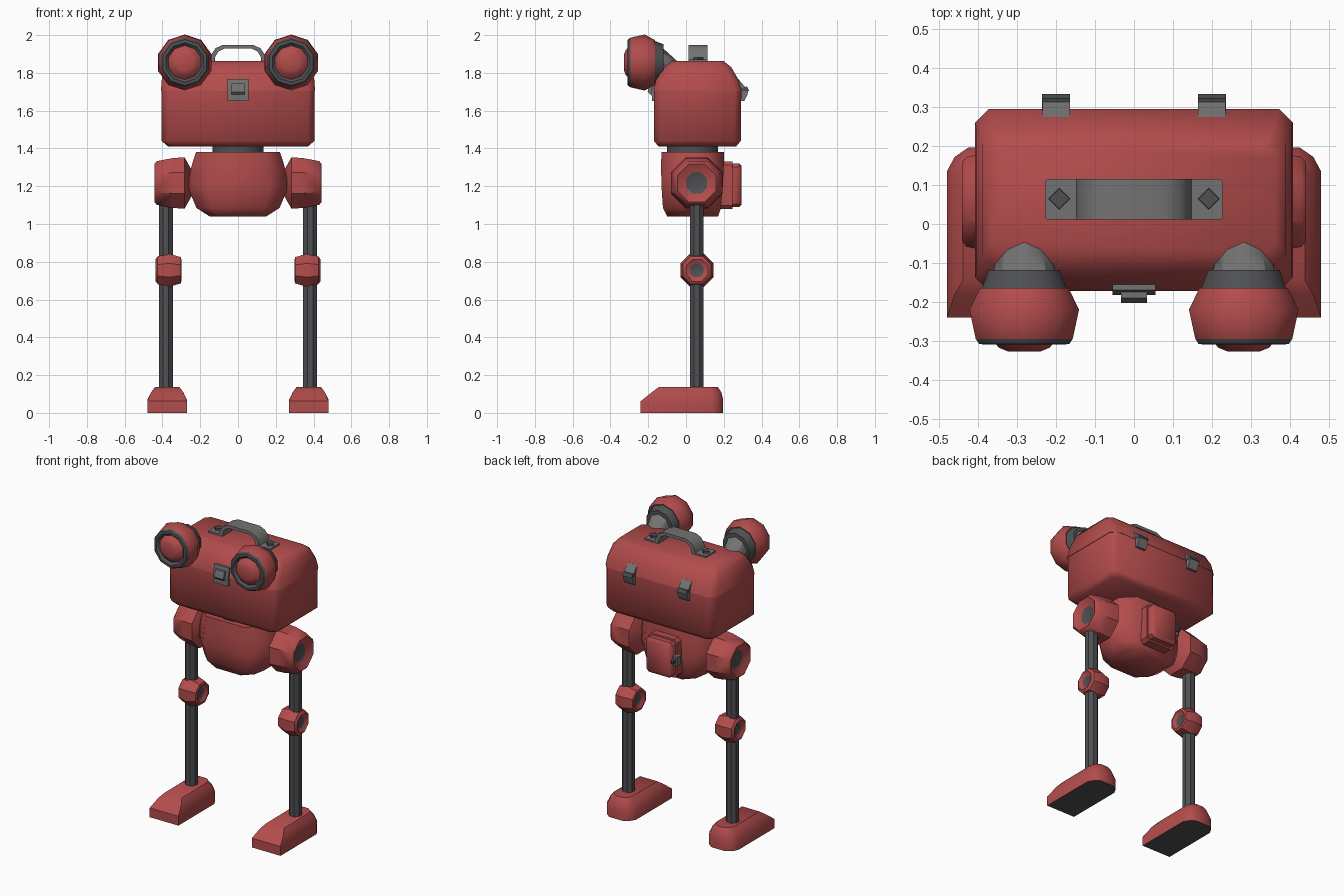
import bpy, bmesh, math
from mathutils import Vector

if "Cube" in bpy.data.objects:
    bpy.data.objects.remove(bpy.data.objects["Cube"])


def material(name, r, g, b):
    m = bpy.data.materials.new(name)
    m.diffuse_color = (r, g, b, 1)
    m.use_nodes = True
    m.node_tree.nodes["Principled BSDF"].inputs["Base Color"].default_value = m.diffuse_color
    return m


RED = material("red paint", 0.45, 0.072, 0.072)
DARK = material("dark grey metal", 0.078, 0.08, 0.086)
GREY = material("mid grey metal", 0.17, 0.17, 0.168)


def loft(name, rings, mats, angle=40, cap0=None, cap1=None):
    """Skin rings of points; mats is one material or one per band."""
    if not isinstance(mats, list):
        mats = [mats] * (len(rings) - 1)
    mesh = bpy.data.meshes.new(name)
    slots = []

    def slot(m):
        if m not in slots:
            slots.append(m)
            mesh.materials.append(m)
        return slots.index(m)

    bm = bmesh.new()
    rows = [[bm.verts.new(p) for p in ring] for ring in rings]
    n = len(rows[0])
    for a, b, m in zip(rows, rows[1:], mats):
        for i in range(n):
            j = (i + 1) % n
            bm.faces.new((a[i], a[j], b[j], b[i])).material_index = slot(m)
    bm.faces.new(rows[0][::-1]).material_index = slot(cap0 or mats[0])
    bm.faces.new(rows[-1]).material_index = slot(cap1 or mats[-1])
    bmesh.ops.recalc_face_normals(bm, faces=bm.faces)
    bm.to_mesh(mesh)
    bm.free()
    ob = bpy.data.objects.new(name, mesh)
    bpy.context.collection.objects.link(ob)
    bpy.ops.object.select_all(action='DESELECT')
    ob.select_set(True)
    bpy.context.view_layer.objects.active = ob
    bpy.ops.object.shade_smooth_by_angle(angle=math.radians(angle))
    return ob


def circle(axis, t, r, c, n, phase):
    """Ring of n points around an axis; c holds the two other coordinates."""
    pts = []
    for i in range(n):
        a = phase + 2 * math.pi * i / n
        u, v = c[0] + r * math.cos(a), c[1] + r * math.sin(a)
        pts.append({'x': (t, u, v), 'y': (u, t, v), 'z': (u, v, t)}[axis])
    return pts


def lathe(name, axis, c, profile, mats, n=8, phase=math.pi / 8, **kw):
    return loft(name, [circle(axis, t, r, c, n, phase) for t, r in profile], mats, **kw)


def plan(z, hw, y0, y1, c, cx=0):
    """Rectangle with cut corners at height z."""
    a, b = cx - hw, cx + hw
    return [(a + c, y0, z), (b - c, y0, z), (b, y0 + c, z), (b, y1 - c, z),
            (b - c, y1, z), (a + c, y1, z), (a, y1 - c, z), (a, y0 + c, z)]


def extrude_x(name, profile, x, hw, mat, angle=25):
    return loft(name, [[(x + d, y, z) for y, z in profile] for d in (-hw, hw)], mat, angle)


# Toolbox head: lower box and domed lid
loft("head_box", [plan(1.41, .37, -.145, .265, .03), plan(1.44, .405, -.17, .29, .035),
                  plan(1.705, .405, -.17, .293, .035)], RED, 50)
loft("head_lid", [plan(1.705, .408, -.172, .295, .035), plan(1.76, .404, -.16, .28, .035),
                  plan(1.83, .39, -.115, .24, .035), plan(1.862, .365, -.075, .2, .03)], RED, 50)

# Carrying handle: bent strap, feet plates and bolts
half = [(.15, 1.86), (.142, 1.895), (.12, 1.93), (.08, 1.948)]
inner = [(.125, 1.86), (.12, 1.885), (.105, 1.912), (.075, 1.928)]
strap = half + [(-x, z) for x, z in half[::-1]] + [(-x, z) for x, z in inner] + inner[::-1]
loft("handle_strap", [[(x, y, z) for x, z in strap] for y in (.012, .115)], GREY, 40)
for s in (-1, 1):
    loft("handle_plate", [plan(z, .052, .012, .115, .004, s * .175) for z in (1.855, 1.872)], GREY)
    lathe("handle_bolt", 'z', (s * .192, .065), [(1.865, .028), (1.885, .026)], DARK, n=4, phase=0)

# Front clasp
extrude_x("clasp_plate", [(-.165, 1.65), (-.18, 1.65), (-.183, 1.71), (-.17, 1.768), (-.15, 1.768)],
          0, .055, GREY)
extrude_x("clasp_hook", [(-.17, 1.685), (-.19, 1.685), (-.203, 1.70), (-.19, 1.745), (-.165, 1.745)],
          0, .034, GREY)

# Rear hinges
for s in (-1, 1):
    extrude_x("rear_hinge", [(.26, 1.77), (.275, 1.77), (.33, 1.705), (.325, 1.685),
                             (.308, 1.65), (.285, 1.65)], s * .2, .035, GREY)
    extrude_x("hinge_band", [(.28, 1.715), (.323, 1.728), (.334, 1.705), (.28, 1.7)],
              s * .2, .036, DARK)

# Headlamp eyes: lens, rim, shell, collar and bracket
eye = [(-.327, .045), (-.318, .068), (-.295, .09), (-.31, .105), (-.308, .122), (-.295, .131),
       (-.22, .148), (-.165, .12), (-.165, .114), (-.118, .096)]
eye_mats = [RED, RED, DARK, DARK, DARK, RED, RED, DARK, DARK]
for s in (-1, 1):
    lathe("eye_lamp", 'y', (s * .282, 1.855), eye, eye_mats, n=10, phase=math.pi / 2)
    loft("eye_bracket", [circle('y', y, r, (s * .282, z), 8, 0) for y, r, z in
                         [(-.125, .08, 1.853), (-.075, .068, 1.82), (-.03, .032, 1.815)]], GREY)

# Neck
lathe("neck", 'z', (0, .035), [(1.36, .14), (1.43, .14)], DARK, n=12, phase=math.pi / 12)

# Pelvis
loft("pelvis", [plan(1.04, .15, -.10, .17, .06), plan(1.085, .22, -.122, .185, .08),
                plan(1.2, .268, -.13, .195, .1), plan(1.31, .245, -.132, .2, .09),
                plan(1.382, .222, -.13, .2, .08)], RED, 50)

# Rear hatch with a side latch
def slab(y, h, c):
    return [(x, y, z + 1.205) for x, z, _ in [(a, b, 0) for a, b, _ in plan(0, h, -h * 1.22, h * 1.22, c)]]


loft("hatch_base", [slab(.17, .104, .02), slab(.245, .104, .02)], RED)
loft("hatch_cover", [slab(.24, .095, .018), slab(.28, .095, .018), slab(.293, .085, .018)], RED)
loft("hatch_latch", [plan(z, .016, .225, .275, .006, -.11) for z in (1.175, 1.235)], GREY)
loft("hatch_latch_pin", [plan(z, .01, .24, .295, .004, -.105) for z in (1.195, 1.215)], DARK)

hip = [(.24, .065), (.283, .147), (.345, .143), (.43, .125), (.442, .11), (.415, .06)]
knee = [(.315, .038), (.299, .06), (.303, .075), (.365, .095), (.425, .08), (.436, .063), (.42, .038)]
for s in (-1, 1):
    # Hip, knee and shin tube
    lathe("hip_joint", 'x', (.057, 1.217), [(s * t, r) for t, r in hip], RED, cap1=DARK)
    lathe("knee_joint", 'x', (.058, .755), [(s * t, r) for t, r in knee], RED, cap0=DARK, cap1=DARK)
    lathe("leg_tube", 'z', (s * .382, .057), [(.11, .04), (1.15, .04)], DARK)

    # Foot: square toe, rounded heel, dark sole
    def foot_ring(hw, z_front, z_back, y0, y1, c):
        pts = [(-hw, y0), (hw, y0), (hw, y1 - c * 1.1), (hw - c * .35, y1 - c * .45), (hw - c, y1),
               (c - hw, y1), (c * .35 - hw, y1 - c * .45), (-hw, y1 - c * 1.1)]
        return [(s * .375 + x, y, z_front if y == y0 else z_back) for x, y in pts]

    loft("foot", [foot_ring(.105, 0, 0, -.24, .197, .055), foot_ring(.105, .062, .068, -.24, .197, .055),
                  foot_ring(.085, .11, .11, -.18, .187, .05), foot_ring(.064, .136, .138, -.145, .168, .04)],
         RED, 40, cap0=DARK)
